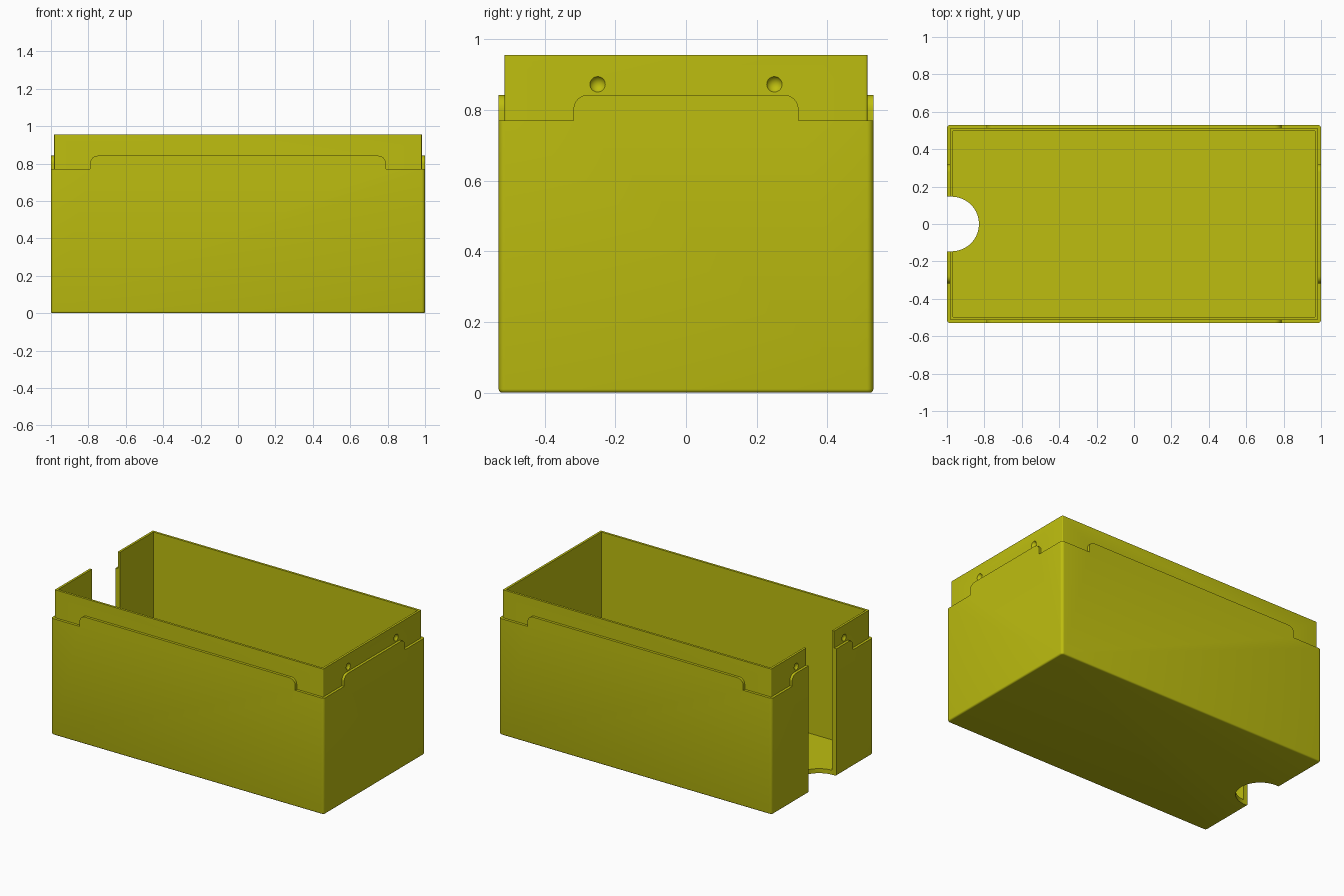
import bpy, bmesh, math
from mathutils import Matrix, Vector

cube = bpy.data.objects.get("Cube")
if cube:
    bpy.data.objects.remove(cube, do_unlink=True)

# Main sizes
HX, HY = 1.0, 0.53            # outer half sizes
LX, LY = 0.983, 0.513         # half sizes of the raised lip
IX, IY = 0.968, 0.498         # half sizes of the cavity
SHOULDER, TAB_TOP, TOP = 0.77, 0.842, 0.955
FLOOR, NOTCH_R, NOTCH_X = 0.03, 0.146, -0.975

mat = bpy.data.materials.new("olive yellow")
mat.use_nodes = True
colour = (0.515, 0.515, 0.005, 1)
mat.diffuse_color = colour
mat.node_tree.nodes["Principled BSDF"].inputs["Base Color"].default_value = colour


def make(name, bm):
    bmesh.ops.recalc_face_normals(bm, faces=bm.faces)
    mesh = bpy.data.meshes.new(name)
    bm.to_mesh(mesh)
    bm.free()
    mesh.materials.append(mat)
    obj = bpy.data.objects.new(name, mesh)
    bpy.context.collection.objects.link(obj)
    return obj


def block(name, lo, hi, upright=0, base=0):
    """Box between two corners, with rounded upright and bottom edges."""
    lo, hi = Vector(lo), Vector(hi)
    bm = bmesh.new()
    bmesh.ops.create_cube(bm, size=1)
    for v in bm.verts:
        v.co = Vector((lo[i] + (v.co[i] + 0.5) * (hi[i] - lo[i]) for i in range(3)))
    if upright:
        edges = [e for e in bm.edges if abs(e.verts[0].co.z - e.verts[1].co.z) > 0.01]
        bmesh.ops.bevel(bm, geom=edges, offset=upright, segments=5, profile=0.5, affect='EDGES')
    if base:
        edges = [e for e in bm.edges if all(v.co.z < lo.z + 1e-4 for v in e.verts)]
        bmesh.ops.bevel(bm, geom=edges, offset=base, segments=3, profile=0.5, affect='EDGES')
    return make(name, bm)


def tab(name, half, inner, outer, angle):
    """Raised tab with rounded upper corners, standing on the shoulder."""
    r = 0.04
    arc = [(half - r + r * math.cos(a), TAB_TOP - r + r * math.sin(a))
           for a in (math.pi / 2 * i / 8 for i in range(9))]
    right = [(half, SHOULDER)] + arc
    outline = right + [(-u, z) for u, z in reversed(right)]
    bm = bmesh.new()
    face = bm.faces.new([bm.verts.new((u, -inner, z)) for u, z in outline])
    grown = bmesh.ops.extrude_face_region(bm, geom=[face])["geom"]
    moved = [v for v in grown if isinstance(v, bmesh.types.BMVert)]
    bmesh.ops.translate(bm, verts=moved, vec=(0, inner - outer, 0))
    bmesh.ops.rotate(bm, verts=bm.verts, matrix=Matrix.Rotation(angle, 3, 'Z'))
    return make(name, bm)


def combine(target, tool, operation):
    mod = target.modifiers.new(operation.lower(), 'BOOLEAN')
    mod.operation, mod.solver, mod.object = operation, 'EXACT', tool
    bpy.context.view_layer.objects.active = target
    bpy.ops.object.modifier_apply(modifier=mod.name)
    bpy.data.objects.remove(tool, do_unlink=True)


# Outer shell, lip and the four side tabs
box = block("storage_box", (-HX, -HY, 0), (HX, HY, SHOULDER), 0.018, 0.01)
combine(box, block("lip", (-LX, -LY, 0.1), (LX, LY, TOP), 0.006), 'UNION')
for i in range(4):
    half, inner, outer = [(0.79, LY - 0.006, HY), (0.318, LX - 0.006, HX)][i % 2]
    combine(box, tab("tab", half, inner, outer, i * math.pi / 2), 'UNION')

# Open cavity
combine(box, block("cavity", (-IX, -IY, FLOOR), (IX, IY, TOP + 0.2)), 'DIFFERENCE')

# Finger notch through one end wall and the floor
bm = bmesh.new()
bmesh.ops.create_cone(bm, cap_ends=True, segments=64, radius1=NOTCH_R, radius2=NOTCH_R,
                      depth=3, matrix=Matrix.Translation((NOTCH_X, 0, 0.5)))
combine(box, make("notch_round", bm), 'DIFFERENCE')
combine(box, block("notch_slot", (-1.2, -NOTCH_R, -0.5), (NOTCH_X, NOTCH_R, 1.5)), 'DIFFERENCE')

# Round dimples in both end walls of the lip
for side in (-1, 1):
    for y in (-0.25, 0.25):
        bm = bmesh.new()
        place = Matrix.Translation((side * (LX + 0.011), y, 0.872))
        bmesh.ops.create_uvsphere(bm, u_segments=24, v_segments=16, radius=0.0245, matrix=place)
        combine(box, make("dimple", bm), 'DIFFERENCE')

# Smooth rounded edges, keep the others sharp
bpy.ops.object.select_all(action='DESELECT')
box.select_set(True)
bpy.context.view_layer.objects.active = box
bpy.ops.object.shade_smooth_by_angle(angle=math.radians(32))
